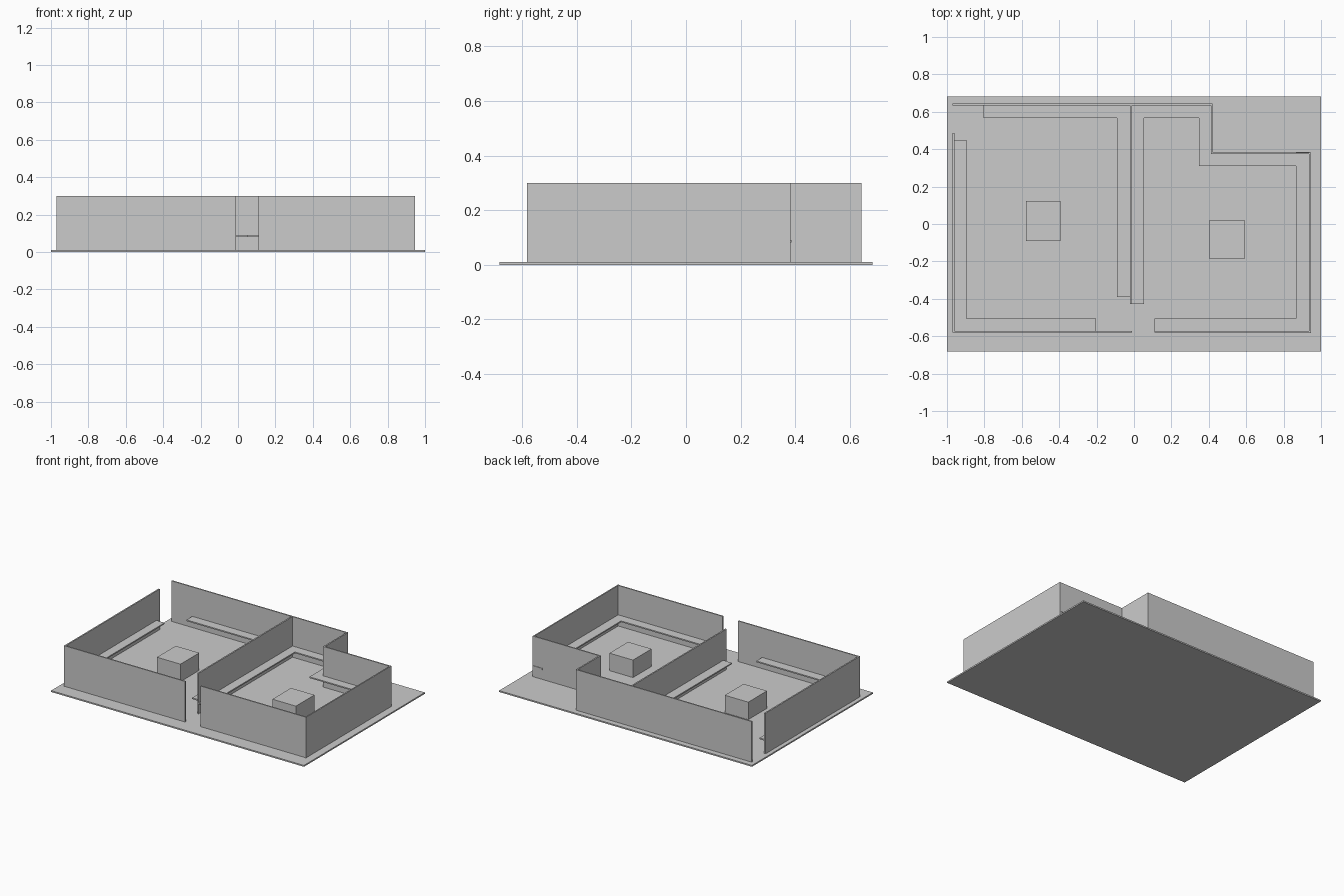
import bpy, bmesh

if "Cube" in bpy.data.objects:
    bpy.data.objects.remove(bpy.data.objects["Cube"])


def boxes(name, items, z0, z1):
    """One object from plan rectangles (x0, x1, y0, y1) raised from z0 to z1."""
    bm = bmesh.new()
    for x0, x1, y0, y1 in items:
        vs = bmesh.ops.create_cube(bm, size=1)["verts"]
        bmesh.ops.scale(bm, verts=vs, vec=(x1 - x0, y1 - y0, z1 - z0))
        bmesh.ops.translate(bm, verts=vs, vec=((x0 + x1) / 2, (y0 + y1) / 2, (z0 + z1) / 2))
    mesh = bpy.data.meshes.new(name)
    bm.to_mesh(mesh)
    bm.free()
    obj = bpy.data.objects.new(name, mesh)
    bpy.context.collection.objects.link(obj)
    return obj


# Floor slab
boxes("floor", [(-1, 1, -0.683, 0.683)], 0, 0.01)

# Thin full-height walls, open at the front and back-left corner
walls = {
    "left_wall": (-0.97, -0.96, -0.58, 0.487),
    "front_left_wall": (-0.97, -0.012, -0.58, -0.571),
    "front_right_wall": (0.11, 0.945, -0.58, -0.571),
    "right_wall": (0.936, 0.945, -0.583, 0.38),
    "right_back_wall": (0.412, 0.945, 0.373, 0.382),
    "step_wall": (0.412, 0.422, 0.375, 0.642),
    "back_wall": (-0.97, 0.42, 0.634, 0.643),
    "dividing_wall": (-0.022, -0.012, -0.428, 0.638),
}
for name, rect in walls.items():
    boxes(name, [rect], 0.003, 0.30)

# Shelves along the inside of each room
S0, S1 = 0.081, 0.09
shelves = {
    "left_room_left_shelf": (-0.965, -0.896, -0.505, 0.45),
    "left_room_front_shelf": (-0.965, -0.203, -0.575, -0.505),
    "left_room_back_shelf": (-0.805, -0.09, 0.568, 0.636),
    "left_room_divider_shelf": (-0.09, -0.02, -0.39, 0.636),
    "right_room_divider_shelf": (-0.018, 0.053, -0.428, 0.568),
    "right_room_back_shelf": (-0.018, 0.416, 0.568, 0.636),
    "right_room_step_shelf": (0.348, 0.416, 0.31, 0.568),
    "right_room_inner_back_shelf": (0.416, 0.867, 0.31, 0.378),
    "right_room_right_shelf": (0.867, 0.937, -0.505, 0.386),
    "right_room_front_shelf": (0.11, 0.937, -0.575, -0.505),
}
for name, rect in shelves.items():
    boxes(name, [rect], S0, S1)

# Display blocks in the room centres
boxes("left_block", [(-0.578, -0.392, -0.09, 0.122)], 0.005, 0.135)
boxes("right_block", [(0.404, 0.59, -0.188, 0.022)], 0.005, 0.135)
